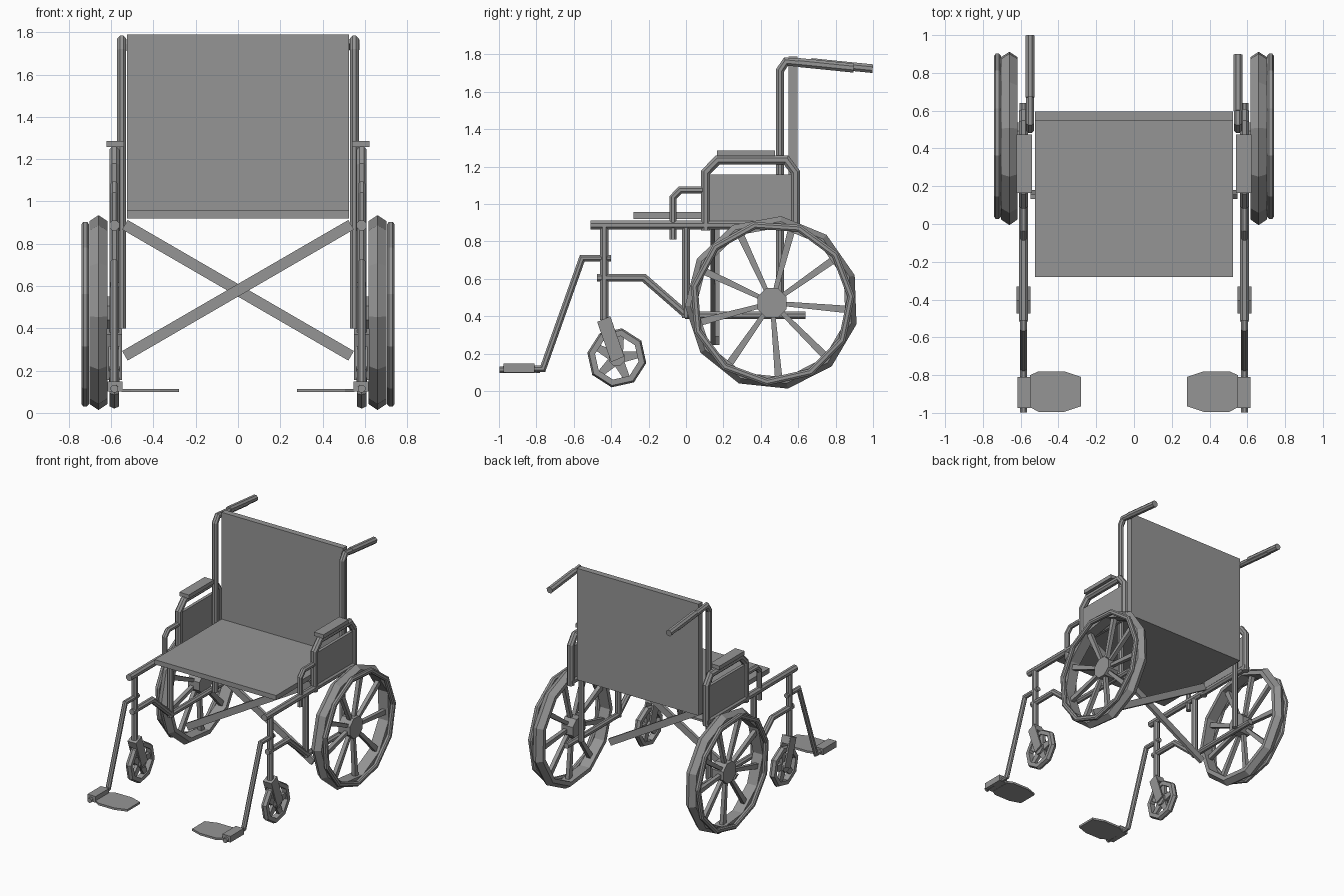
import bpy, bmesh, math
from mathutils import Vector, Matrix

if "Cube" in bpy.data.objects:
    bpy.data.objects.remove(bpy.data.objects["Cube"])

grey = bpy.data.materials.new("mid_grey")
grey.diffuse_color = (0.3, 0.3, 0.3, 1)
grey.use_nodes = True
grey.node_tree.nodes["Principled BSDF"].inputs["Base Color"].default_value = grey.diffuse_color


def finish(name, bm):
    bmesh.ops.recalc_face_normals(bm, faces=bm.faces)
    me = bpy.data.meshes.new(name)
    bm.to_mesh(me)
    bm.free()
    me.materials.append(grey)
    ob = bpy.data.objects.new(name, me)
    bpy.context.collection.objects.link(ob)
    return ob


def box(name, lo, hi):
    bm = bmesh.new()
    lo, hi = Vector(lo), Vector(hi)
    bmesh.ops.create_cube(bm, size=1, matrix=Matrix.Translation((lo + hi) / 2)
                          @ Matrix.Diagonal((*(hi - lo), 1)))
    return finish(name, bm)


def prism(name, pts, a, b, axis):
    """Extrude a 2D outline from a to b along x (yz outline), y (xz) or z (xy)."""
    put = {"x": lambda p, t: (t, p[0], p[1]), "y": lambda p, t: (p[0], t, p[1]),
           "z": lambda p, t: (p[0], p[1], t)}[axis]
    bm = bmesh.new()
    r = [[bm.verts.new(put(p, t)) for p in pts] for t in (a, b)]
    bm.faces.new(r[0])
    bm.faces.new(r[1])
    n = len(pts)
    for i in range(n):
        j = (i + 1) % n
        bm.faces.new((r[0][i], r[0][j], r[1][j], r[1][i]))
    return finish(name, bm)


def tube(name, x, path, r, sides=8):
    """Mitred tube along a yz path at constant x."""
    bm = bmesh.new()
    pts = [Vector(p) for p in path]
    rings = []
    for i, p in enumerate(pts):
        a = (p - pts[i - 1]).normalized() if i else None
        b = (pts[i + 1] - p).normalized() if i < len(pts) - 1 else None
        a, b = a or b, b or a
        d = (a + b).normalized()
        n = Vector((-d.y, d.x)) / max(d.dot(a), 0.3)
        ring = []
        for k in range(sides):
            t = math.tau * (k + 0.5) / sides
            q = p + n * r * math.sin(t)
            ring.append(bm.verts.new((x + r * math.cos(t), q.x, q.y)))
        rings.append(ring)
    for u, v in zip(rings, rings[1:]):
        for k in range(sides):
            m = (k + 1) % sides
            bm.faces.new((u[k], u[m], v[m], v[k]))
    bm.faces.new(rings[0])
    bm.faces.new(rings[-1])
    return finish(name, bm)


def ring(name, c, profile, sides, phase):
    """Revolve a closed (x, radius) profile about the x axis through c = (y, z)."""
    bm = bmesh.new()
    loops = []
    for k in range(sides):
        t = math.radians(phase) + math.tau * k / sides
        loops.append([bm.verts.new((x, c[0] + r * math.cos(t), c[1] + r * math.sin(t)))
                      for x, r in profile])
    n = len(profile)
    for k in range(sides):
        u, v = loops[k], loops[(k + 1) % sides]
        for i in range(n):
            j = (i + 1) % n
            bm.faces.new((u[i], u[j], v[j], v[i]))
    return finish(name, bm)


def spokes(name, c, count, phase, r0, r1, w0, w1, xa, xb):
    for k in range(count):
        t = math.radians(phase) + math.tau * k / count
        d, n = Vector((math.cos(t), math.sin(t))), Vector((-math.sin(t), math.cos(t)))
        o = Vector(c)
        prism(f"{name}_{k}", [o + d * r0 - n * w0, o + d * r1 - n * w1,
                              o + d * r1 + n * w1, o + d * r0 + n * w0], xa, xb, "x")


def disc(name, c, r, sides, xa, xb, phase=22.5):
    prism(name, [(c[0] + r * math.cos(math.radians(phase) + math.tau * k / sides),
                  c[1] + r * math.sin(math.radians(phase) + math.tau * k / sides))
                 for k in range(sides)], xa, xb, "x")


# Seat and backrest
box("seat", (-0.525, -0.28, 0.92), (0.525, 0.56, 0.957))
box("backrest", (-0.525, 0.548, 0.92), (0.525, 0.595, 1.79))

# Folding cross brace
for s, y in ((1, 0.132), (-1, 0.156)):
    a, b = Vector((-0.535 * s, 0.27)), Vector((0.535 * s, 0.89))
    n = (b - a).normalized()
    n = Vector((-n.y, n.x)) * 0.026
    prism("cross_brace", [a - n, b - n, b + n, a + n], y, y + 0.024, "y")

WHEEL, CASTER = (0.46, 0.472), (-0.37, 0.178)
for s, side in ((-1, "left"), (1, "right")):
    fx = 0.585 * s
    # Frame tubes
    tube(f"{side}_seat_rail", fx, [(-0.51, 0.887), (0.6, 0.887)], 0.026)
    tube(f"{side}_front_post", fx, [(-0.438, 0.38), (-0.438, 0.88)], 0.025)
    tube(f"{side}_middle_post", fx, [(0.0, 0.39), (0.0, 0.88)], 0.024)
    tube(f"{side}_bent_rail", fx, [(-0.475, 0.606), (-0.225, 0.606), (0.0, 0.41)], 0.023)
    tube(f"{side}_lower_rail", fx, [(-0.005, 0.405), (0.64, 0.405)], 0.022)

    # Back post bending into the push handle
    tube(f"{side}_back_post", 0.55 * s, [(0.503, 0.4), (0.503, 1.715), (0.535, 1.762),
                                         (0.895, 1.727)], 0.023)
    if s < 0:
        tube("left_grip", -0.55, [(0.67, 1.757), (0.998, 1.724)], 0.025)
    else:
        tube("right_grip", 0.55, [(0.6, 1.757), (0.897, 1.727)], 0.026)

    # Armrest: hoop, guard panel, pad and front bracket
    tube(f"{side}_arm_hoop", fx, [(0.105, 0.86), (0.105, 1.17), (0.17, 1.236),
                                  (0.535, 1.236), (0.585, 1.17), (0.585, 0.86)], 0.026)
    box(f"{side}_side_guard", (fx - 0.012, 0.1, 0.9), (fx + 0.012, 0.59, 1.157))
    box(f"{side}_arm_pad", (0.581 * s - 0.041, 0.165, 1.257), (0.581 * s + 0.041, 0.475, 1.287))
    tube(f"{side}_arm_bracket", fx, [(-0.07, 0.81), (-0.07, 1.035), (-0.03, 1.076),
                                     (0.1, 1.076)], 0.02)

    # Leg rest and footplate
    tube(f"{side}_leg_rest", fx, [(-0.4, 0.71), (-0.555, 0.71), (-0.765, 0.12),
                                  (-0.998, 0.115)], 0.019)
    box(f"{side}_foot_clamp", (0.582 * s - 0.035, -0.975, 0.1), (0.582 * s + 0.035, -0.81, 0.148))
    prism(f"{side}_footplate", [(s * x, y) for x, y in (
        (0.28, -0.81), (0.37, -0.78), (0.505, -0.78), (0.55, -0.8), (0.55, -0.97),
        (0.505, -0.995), (0.37, -0.995), (0.28, -0.965))], 0.098, 0.114, "z")

    # Caster wheel with fork
    ring(f"{side}_caster_tyre", CASTER, [(fx - 0.022, 0.118), (fx - 0.022, 0.15), (fx, 0.16),
                                         (fx + 0.022, 0.15), (fx + 0.022, 0.118)], 8, 80)
    spokes(f"{side}_caster_spoke", CASTER, 5, 80, 0.02, 0.125, 0.03, 0.017, fx - 0.012, fx + 0.012)
    disc(f"{side}_caster_hub", CASTER, 0.045, 8, fx - 0.025, fx + 0.025)
    for o in (-0.031, 0.031):
        prism(f"{side}_fork_blade", [(-0.475, 0.37), (-0.405, 0.4), (-0.33, 0.185),
                                     (-0.4, 0.155)], fx + o - 0.006, fx + o + 0.006, "x")
    prism(f"{side}_fork_crown", [(-0.475, 0.37), (-0.405, 0.4), (-0.385, 0.345),
                                 (-0.455, 0.315)], fx - 0.031, fx + 0.031, "x")

    # Drive wheel with hand rim
    ring(f"{side}_tyre", WHEEL, [(s * x, r) for x, r in (
        (0.617, 0.405), (0.617, 0.437), (0.66, 0.466), (0.703, 0.437), (0.703, 0.405))], 11, 84)
    ring(f"{side}_hand_rim", WHEEL, [(s * x, r) for x, r in (
        (0.705, 0.415), (0.715, 0.405), (0.732, 0.405), (0.74, 0.415), (0.74, 0.432),
        (0.732, 0.443), (0.715, 0.443), (0.705, 0.432))], 11, 70)
    spokes(f"{side}_spoke", WHEEL, 9, 75, 0.05, 0.415, 0.012, 0.02, s * 0.65, s * 0.68)
    disc(f"{side}_hub", WHEEL, 0.085, 8, s * 0.6, s * 0.7)
